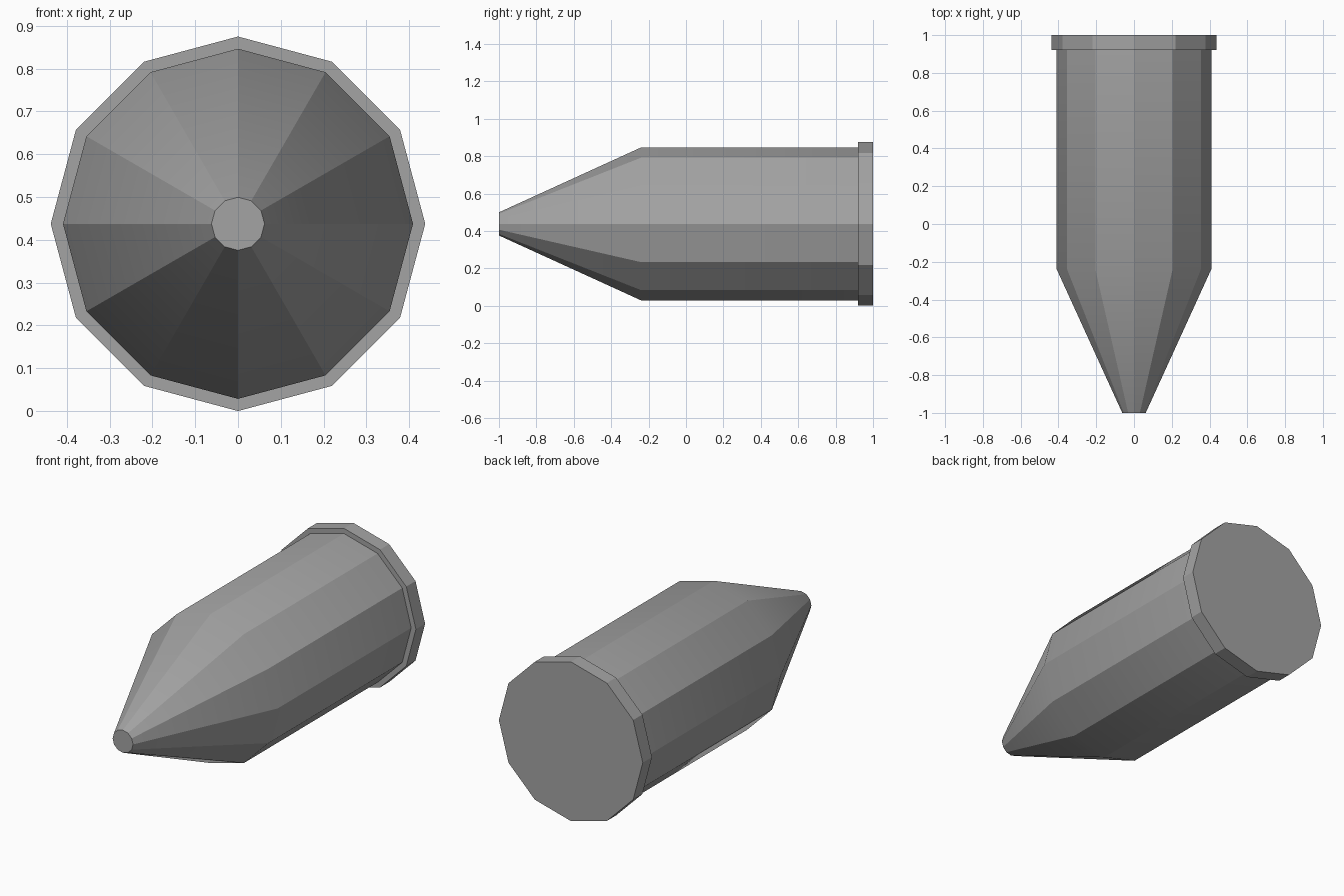
import bpy
import bmesh
from math import sin, cos, pi, radians

SIDES = 12
AXIS_Z = 0.4375

cube = bpy.data.objects.get("Cube")
if cube:
    bpy.data.objects.remove(cube, do_unlink=True)

# Single dull metal colour
grey = bpy.data.materials.new("dull_grey_metal")
grey.use_nodes = True
colour = (0.37, 0.37, 0.37, 1)
grey.diffuse_color = colour
grey.node_tree.nodes["Principled BSDF"].inputs["Base Color"].default_value = colour


def lathe(name, profile, smooth_angle):
    """Closed solid turned around the y axis from (radius, y) pairs."""
    bm = bmesh.new()
    angles = [2 * pi * i / SIDES for i in range(SIDES)]
    rings = [[bm.verts.new((r * cos(a), y, r * sin(a))) for a in angles]
             for r, y in profile]
    for near, far in zip(rings, rings[1:]):
        for i in range(SIDES):
            j = (i + 1) % SIDES
            bm.faces.new((near[i], near[j], far[j], far[i]))
    bm.faces.new(rings[0])
    bm.faces.new(rings[-1])
    bmesh.ops.recalc_face_normals(bm, faces=bm.faces)
    mesh = bpy.data.meshes.new(name)
    bm.to_mesh(mesh)
    bm.free()
    mesh.materials.append(grey)
    obj = bpy.data.objects.new(name, mesh)
    obj.location.z = AXIS_Z
    bpy.context.collection.objects.link(obj)

    # Soft shoulder, crisp lengthwise facets
    bpy.ops.object.select_all(action="DESELECT")
    obj.select_set(True)
    bpy.context.view_layer.objects.active = obj
    bpy.ops.object.shade_smooth_by_angle(angle=radians(smooth_angle))
    return obj


# Tapered nose with blunt tip, running into the straight body
lathe("nose_and_body", [(0.062, -1), (0.409, -0.24), (0.409, 0.92)], 25.5)

# Wider base rim with a flat closed back
lathe("base_rim", [(0.4375, 0.92), (0.4375, 1)], 25.5)
